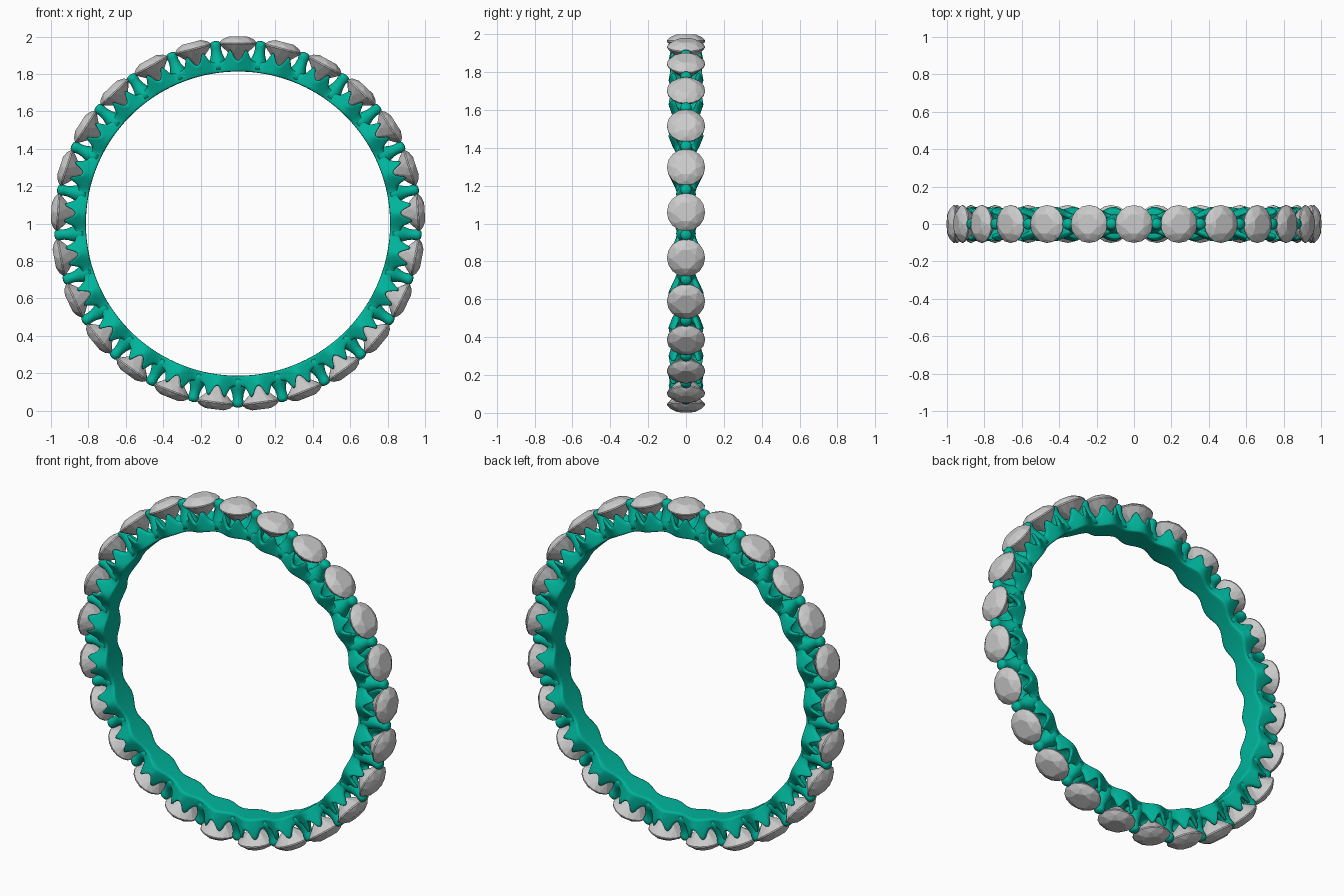
import bpy, bmesh
from math import sin, cos, pi, exp
from mathutils import Vector, Matrix

if "Cube" in bpy.data.objects:
    bpy.data.objects.remove(bpy.data.objects["Cube"])

N = 25            # stones around the ring
CENTRE = Vector((0, 0, 1.0))
STEP = 2 * pi / N

green = bpy.data.materials.new("green_metal")
green.diffuse_color = (0.0, 0.46, 0.33, 1)
green.use_nodes = True
green.node_tree.nodes["Principled BSDF"].inputs["Base Color"].default_value = green.diffuse_color


def add_object(name, bm, mat=None):
    bmesh.ops.recalc_face_normals(bm, faces=bm.faces)
    me = bpy.data.meshes.new(name)
    bm.to_mesh(me)
    bm.free()
    if mat:
        me.materials.append(mat)
    ob = bpy.data.objects.new(name, me)
    bpy.context.collection.objects.link(ob)
    return ob


def smooth(ob):
    for p in ob.data.polygons:
        p.use_smooth = True


def bump(s, at, width):
    return exp(-((s - at) / width) ** 2)


# Scalloped band: a channel section swept round, width and lip height vary per stone
SAMPLES = 24
bm = bmesh.new()
rings = []
for i in range(N * SAMPLES):
    a = i * STEP / SAMPLES
    f = ((i / SAMPLES + 0.5) % 1) - 0.5        # position within one setting
    s = f * 0.24
    c = 0.5 + 0.5 * cos(2 * pi * f)
    w = 0.046 + 0.048 * c                       # half width at the lip
    wi = 0.050 + 0.030 * c                      # half width at the finger side
    lip = 0.872 + 0.062 * (bump(s, 0.045, 0.022) + bump(s, -0.045, 0.022))
    t = 0.026
    floor = 0.846
    half = [(0.813, wi * 0.5), (0.813, wi - 0.003), (0.818, wi), (0.85, (w + wi) / 2),
            (lip - 0.012, w), (lip, w - 0.006), (lip, w - t + 0.006),
            (lip - 0.012, w - t), (floor, max(w - t - 0.012, 0.012))]
    section = half + [(r, -y) for r, y in reversed(half)]
    rings.append([bm.verts.new(CENTRE + Vector((r * sin(a), y, r * cos(a)))) for r, y in section])
for i, ring in enumerate(rings):
    nxt = rings[(i + 1) % len(rings)]
    for j in range(len(ring)):
        k = (j + 1) % len(ring)
        bm.faces.new((ring[j], ring[k], nxt[k], nxt[j]))
band = add_object("scalloped_band", bm, green)
smooth(band)
band.modifiers.new("round", 'SUBSURF').levels = 1
band.modifiers["round"].render_levels = 1

# Shared prongs with beaded tips, between neighbouring stones
profile = [(0.052, 0.83), (0.050, 0.86), (0.040, 0.885), (0.031, 0.91), (0.027, 0.935),
           (0.029, 0.95), (0.030, 0.962), (0.027, 0.973), (0.018, 0.981), (0, 0.984)]
bm = bmesh.new()
rows = []
SEG = 20
for r, z in profile[:-1]:
    rows.append([bm.verts.new((r * cos(2 * pi * k / SEG), r * sin(2 * pi * k / SEG), z))
                 for k in range(SEG)])
tip = bm.verts.new((0, 0, profile[-1][1]))
for k in range(SEG):
    m = (k + 1) % SEG
    for lo, hi in zip(rows, rows[1:]):
        bm.faces.new((lo[k], lo[m], hi[m], hi[k]))
    bm.faces.new((rows[-1][k], rows[-1][m], tip))
bm.faces.new(rows[0][::-1])
prong = add_object("prong_1", bm, green)
smooth(prong)

# Round faceted stone: hull of table, crown, girdle and pavilion points
bm = bmesh.new()
for r, z, n, off in [(0.054, 1.0, 8, 0.5), (0.082, 0.986, 8, 0), (0.101, 0.967, 16, 0),
                     (0.101, 0.960, 16, 0), (0.060, 0.918, 8, 0.5)]:
    for k in range(n):
        t = 2 * pi * (k + off) / n
        bm.verts.new((r * cos(t), r * sin(t), z))
bm.verts.new((0, 0, 0.868))
bmesh.ops.convex_hull(bm, input=bm.verts)
bmesh.ops.dissolve_limit(bm, angle_limit=0.01, verts=bm.verts, edges=bm.edges)
stone = add_object("stone_1", bm)

# Repeat stones and prongs around the ring
for i in range(N):
    for src, shift, name in ((stone, 0, "stone"), (prong, 0.5, "prong")):
        ob = src
        if i:
            ob = bpy.data.objects.new(f"{name}_{i + 1}", src.data)
            bpy.context.collection.objects.link(ob)
        ob.matrix_world = Matrix.Translation(CENTRE) @ Matrix.Rotation((i + shift) * STEP, 4, 'Y')
